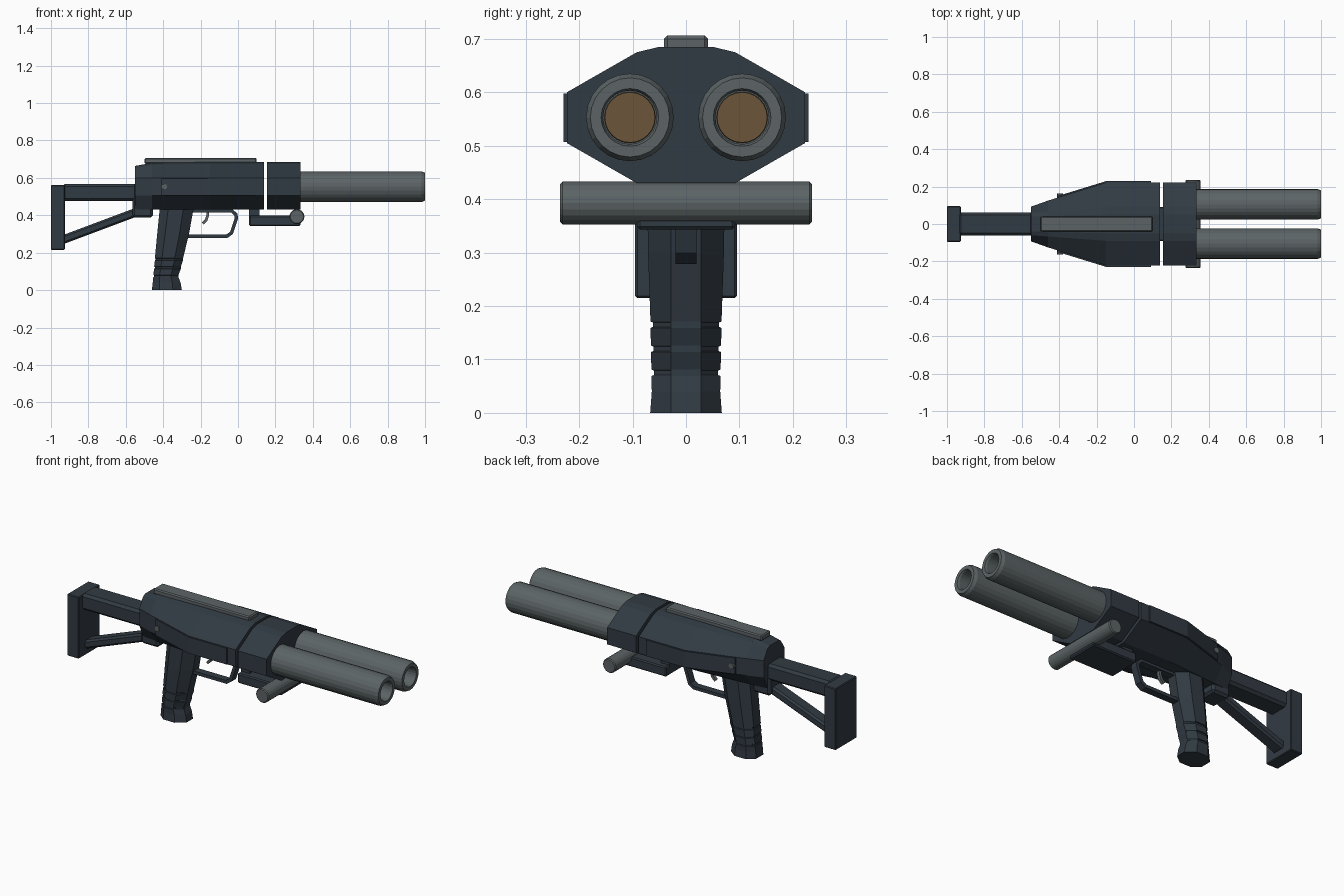
import bpy, bmesh, math
from mathutils import Vector, Matrix

if "Cube" in bpy.data.objects:
    bpy.data.objects.remove(bpy.data.objects["Cube"])


def material(name, rgb):
    m = bpy.data.materials.new(name)
    m.diffuse_color = (*rgb, 1)
    m.use_nodes = True
    m.node_tree.nodes["Principled BSDF"].inputs["Base Color"].default_value = m.diffuse_color
    return m


DARK = material("dark blue grey", (0.031, 0.043, 0.056))
GREY = material("steel grey", (0.107, 0.127, 0.132))
BROWN = material("brown", (0.145, 0.090, 0.044))


def finish(bm, name, mat, bevel=0.0, smooth=False):
    bmesh.ops.recalc_face_normals(bm, faces=bm.faces)
    me = bpy.data.meshes.new(name)
    bm.to_mesh(me)
    bm.free()
    ob = bpy.data.objects.new(name, me)
    bpy.context.collection.objects.link(ob)
    me.materials.append(mat)
    if bevel:
        b = ob.modifiers.new("bevel", 'BEVEL')
        b.width, b.segments, b.limit_method = bevel, 1, 'ANGLE'
        b.angle_limit = math.radians(40)
    if smooth:
        bpy.ops.object.select_all(action='DESELECT')
        ob.select_set(True)
        bpy.context.view_layer.objects.active = ob
        bpy.ops.object.shade_smooth_by_angle(angle=math.radians(25))
    return ob


def box(name, mat, x, y, z, bevel=0.0):
    """Box from (min, max) ranges."""
    bm = bmesh.new()
    bmesh.ops.create_cube(bm, size=1)
    for v in bm.verts:
        for i, r in enumerate((x, y, z)):
            v.co[i] = r[0] if v.co[i] < 0 else r[1]
    return finish(bm, name, mat, bevel)


def loft(name, mat, sections, closed=False, bevel=0.0):
    """Skin a list of equal-length point rings."""
    bm = bmesh.new()
    rings = [[bm.verts.new(p) for p in s] for s in sections]
    n = len(rings[0])
    pairs = list(zip(rings, rings[1:]))
    if closed:
        pairs.append((rings[-1], rings[0]))
    for a, b in pairs:
        for i in range(n):
            j = (i + 1) % n
            bm.faces.new((a[i], a[j], b[j], b[i]))
    if not closed:
        bm.faces.new(rings[0])
        bm.faces.new(rings[-1])
    return finish(bm, name, mat, bevel)


def lathe(name, mat, profile, origin, axis, sides=24, smooth=False):
    """Revolve (distance, radius) pairs round an axis; ends are capped."""
    rot = Vector((0, 0, 1)).rotation_difference(Vector(axis)).to_matrix()
    rings = []
    for d, r in profile:
        ring = []
        for k in range(sides):
            a = math.tau * k / sides
            ring.append(Vector(origin) + rot @ Vector((r * math.cos(a), r * math.sin(a), d)))
        rings.append(ring)
    ob = loft(name, mat, rings)
    if smooth:
        bpy.ops.object.select_all(action='DESELECT')
        ob.select_set(True)
        bpy.context.view_layer.objects.active = ob
        bpy.ops.object.shade_smooth_by_angle(angle=math.radians(25))
    return ob


def sweep(name, mat, path, half_y, thick, bevel=0.0):
    """Flat strip along an (x, z) path, with mitred corners."""
    pts = [Vector(p) for p in path]
    sections = []
    for i, p in enumerate(pts):
        a = (p - pts[i - 1]).normalized() if i else None
        b = (pts[i + 1] - p).normalized() if i + 1 < len(pts) else None
        t = (a + b).normalized() if a and b else (a or b)
        n = Vector((-t.y, t.x))
        h = thick / 2 / (max(0.5, t.dot(a)) if a else 1)
        u, w = p + n * h, p - n * h
        sections.append([(u.x, -half_y, u.y), (u.x, half_y, u.y),
                         (w.x, half_y, w.y), (w.x, -half_y, w.y)])
    return loft(name, mat, sections, bevel=bevel)


def shell(x, wide, flat, crown, top):
    """Faceted body cross-section at x."""
    half = [(flat, 0.43), (wide, 0.505), (wide, 0.60), (flat, top - 0.01), (crown, top)]
    return ([(x, y, z) for y, z in half] + [(x, -y, z) for y, z in reversed(half)])


# Main body and fore block, with an open seam between them
loft("receiver", DARK, [
    shell(-0.55, 0.093, 0.060, 0.040, 0.664),
    shell(-0.46, 0.125, 0.067, 0.042, 0.680),
    shell(-0.15, 0.221, 0.090, 0.050, 0.685),
    shell(0.14, 0.221, 0.090, 0.050, 0.685)])
loft("fore_block", DARK, [
    shell(0.155, 0.223, 0.092, 0.050, 0.685),
    shell(0.335, 0.223, 0.092, 0.050, 0.685)])

# Raised side panels and pins
for s, side in ((-1, "front"), (1, "back")):
    loft(side + "_side_panel", DARK, [
        [(x, s * (w - 0.02), 0.507), (x, s * (w + 0.008), 0.507),
         (x, s * (w + 0.008), 0.598), (x, s * (w - 0.02), 0.598)]
        for x, w in ((-0.41, 0.141), (-0.15, 0.221), (0.09, 0.221))])
    lathe(side + "_pin", GREY, [(0, 0.016), (0.162, 0.016)],
          (-0.395, 0, 0.553), (0, s, 0), 10)

# Top rail
box("top_rail", GREY, (-0.50, 0.10), (-0.041, 0.041), (0.675, 0.706), 0.006)

# Twin barrels with hollow bores and brown plugs
for s, side in ((-1, "front"), (1, "back")):
    at = (0, s * 0.105, 0.553)
    lathe(side + "_barrel", GREY,
          [(0.30, 0.082), (0.982, 0.082), (1.0, 0.074), (1.0, 0.054),
           (0.99, 0.050), (0.42, 0.050)], at, (1, 0, 0), 24)
    lathe(side + "_bore_plug", BROWN, [(0.41, 0.049), (0.43, 0.047)], at, (1, 0, 0), 24)

# Fore grip: cross bar, bracket and link
lathe("cross_bar", GREY, [(-0.236, 0.035), (-0.231, 0.040), (0.231, 0.040), (0.236, 0.035)],
      (0.315, 0, 0.393), (0, 1, 0), 20)
box("bar_bracket", DARK, (0.06, 0.335), (-0.092, 0.092), (0.343, 0.398), 0.006)
box("bracket_link", DARK, (0.06, 0.115), (-0.06, 0.06), (0.39, 0.45))

# Pistol grip with shallow side grooves
def grip_ring(z, xb, xf, w):
    d = xf - xb
    half = [(xf, 0.028), (xf - 0.3 * d, w), (xb + 0.25 * d, w), (xb, 0.032)]
    return [(x, y, z) for x, y in half] + [(x, -y, z) for x, y in reversed(half)]


rings = [grip_ring(0, -0.46, -0.300, 0.067), grip_ring(0.04, -0.456, -0.307, 0.064)]
for z in (0.075, 0.12, 0.165):
    xb = -0.46 + 0.095 * z
    xf = -0.318 + 0.27 * (z - 0.075)
    w = 0.064 + 0.02 * (z - 0.04)
    for dz, inset in ((-0.006, 0), (-0.004, 0.005), (0.004, 0.005), (0.006, 0)):
        rings.append(grip_ring(z + dz, xb + inset * 0.8, xf, w - inset))
rings += [grip_ring(0.30, -0.432, -0.262, 0.071), grip_ring(0.44, -0.418, -0.237, 0.073)]
loft("pistol_grip", DARK, rings)

# Trigger guard and trigger
sweep("trigger_guard", DARK,
      [(-0.29, 0.288), (-0.06, 0.288), (-0.035, 0.305), (-0.008, 0.385),
       (-0.012, 0.405), (-0.035, 0.425), (-0.26, 0.425)], 0.02, 0.018)
sweep("trigger", GREY,
      [(-0.162, 0.44), (-0.162, 0.40), (-0.170, 0.375), (-0.188, 0.357)], 0.009, 0.014)

# Folding-style stock: tube, strut, mount and butt plate
box("stock_tube", DARK, (-0.94, -0.54), (-0.061, 0.061), (0.476, 0.568), 0.014)
box("stock_mount", DARK, (-0.565, -0.455), (-0.062, 0.062), (0.388, 0.50), 0.012)
sweep("stock_strut", DARK, [(-0.94, 0.268), (-0.54, 0.418)], 0.038, 0.046, 0.010)
box("butt_plate", DARK, (-1.0, -0.926), (-0.095, 0.095), (0.215, 0.562), 0.004)
